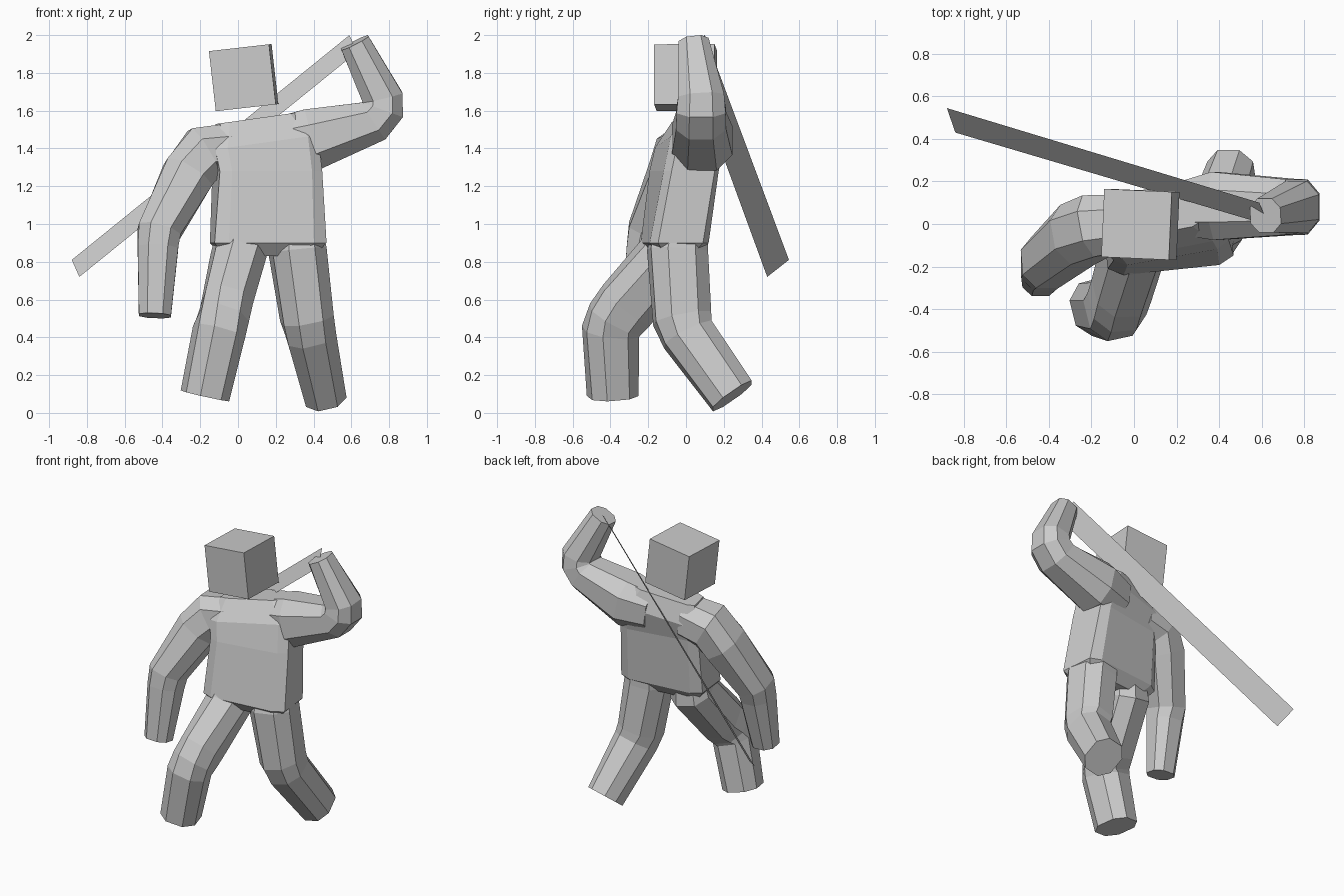
import bpy, bmesh, math
from mathutils import Vector, Matrix


def make_object(name, bm):
    bmesh.ops.recalc_face_normals(bm, faces=bm.faces[:])
    mesh = bpy.data.meshes.new(name)
    bm.to_mesh(mesh)
    bm.free()
    obj = bpy.data.objects.new(name, mesh)
    bpy.context.collection.objects.link(obj)
    return obj


def octagon(k):
    return [(1, -k), (1, k), (k, 1), (-k, 1), (-1, k), (-1, -k), (-k, -1), (k, -1)]


def skin(name, rings):
    # Bridge successive rings and cap both ends
    bm = bmesh.new()
    vs = [[bm.verts.new(p) for p in ring] for ring in rings]
    n = len(vs[0])
    for a, b in zip(vs, vs[1:]):
        for i in range(n):
            j = (i + 1) % n
            bm.faces.new((a[i], a[j], b[j], b[i]))
    bm.faces.new(vs[0])
    bm.faces.new(vs[-1])
    return make_object(name, bm)


def limb(name, stations, ref, k=0.48):
    # Eight-sided tube; each station is x, y, z, half size along ref, half size across
    pts = [Vector(s[:3]) for s in stations]
    rings = []
    for i, s in enumerate(stations):
        t = Vector()
        if i > 0:
            t += (pts[i] - pts[i - 1]).normalized()
        if i < len(pts) - 1:
            t += (pts[i + 1] - pts[i]).normalized()
        t.normalize()
        r = Vector(ref)
        u = (r - t * r.dot(t)).normalized()
        v = t.cross(u)
        rings.append([pts[i] + u * (a * s[3]) + v * (b * s[4]) for a, b in octagon(k)])
    return skin(name, rings)


# Torso: flattened octagonal sections, twisted and tilted towards the shoulders
torso = []
for x, y, z, hx, hy, yaw, tilt, k in [
    (0.155, -0.06, 0.83, 0.24, 0.10, 5, 0, 0.7),
    (0.16, -0.06, 0.90, 0.298, 0.157, 6, 0, 0.76),
    (0.155, -0.01, 1.28, 0.275, 0.148, 10, 0, 0.78),
    (0.13, 0.025, 1.43, 0.28, 0.15, 11, -8, 0.78),
    (0.10, 0.045, 1.56, 0.21, 0.09, 11, -8, 0.78),
]:
    m = Matrix.Rotation(math.radians(tilt), 3, 'Y') @ Matrix.Rotation(math.radians(yaw), 3, 'Z')
    torso.append([Vector((x, y, z)) + m @ Vector((a * hx, b * hy, 0)) for a, b in octagon(k)])
skin("torso", torso)

# Legs
limb("back_leg", [
    (0.30, -0.01, 1.08, 0.11, 0.12),
    (0.315, -0.045, 0.86, 0.145, 0.153),
    (0.365, -0.02, 0.50, 0.135, 0.15),
    (0.385, 0.01, 0.415, 0.13, 0.138),
    (0.46, 0.245, 0.09, 0.11, 0.125)], (0.98, 0.15, 0))
limb("front_leg", [
    (0.02, -0.06, 1.02, 0.11, 0.11),
    (0.005, -0.09, 0.84, 0.138, 0.155),
    (-0.06, -0.315, 0.57, 0.13, 0.155),
    (-0.08, -0.375, 0.495, 0.13, 0.147),
    (-0.10, -0.40, 0.43, 0.13, 0.143),
    (-0.175, -0.388, 0.09, 0.12, 0.127)], (0.97, 0.24, 0))

# Arms
limb("raised_arm", [
    (0.20, 0.07, 1.42, 0.12, 0.14),
    (0.385, 0.085, 1.445, 0.16, 0.165),
    (0.715, 0.08, 1.545, 0.133, 0.117),
    (0.765, 0.08, 1.605, 0.13, 0.115),
    (0.765, 0.08, 1.67, 0.122, 0.108),
    (0.618, 0.04, 1.96, 0.08, 0.08)], (0, 1, 0))
limb("lowered_arm", [
    (-0.02, 0.01, 1.40, 0.13, 0.135),
    (-0.18, -0.01, 1.375, 0.148, 0.145),
    (-0.265, -0.05, 1.26, 0.148, 0.138),
    (-0.418, -0.18, 0.96, 0.127, 0.114),
    (-0.424, -0.20, 0.87, 0.115, 0.107),
    (-0.44, -0.26, 0.515, 0.08, 0.085)], (0, 1, 0))

# Head: a tilted cube
bm = bmesh.new()
bmesh.ops.create_cube(bm, size=0.32, matrix=Matrix.Translation((0.03, -0.002, 1.775))
                      @ Matrix.Rotation(math.radians(-6.5), 4, 'Y')
                      @ Matrix.Rotation(math.radians(-2.5), 4, 'Z'))
make_object("head", bm)

# Blade: a single flat strip held behind the back
bm = bmesh.new()
bm.faces.new([bm.verts.new(p) for p in [
    (-0.88, 0.545, 0.81), (-0.84, 0.43, 0.72), (0.63, -0.005, 1.91), (0.59, 0.10, 2.0)]])
make_object("blade", bm)
